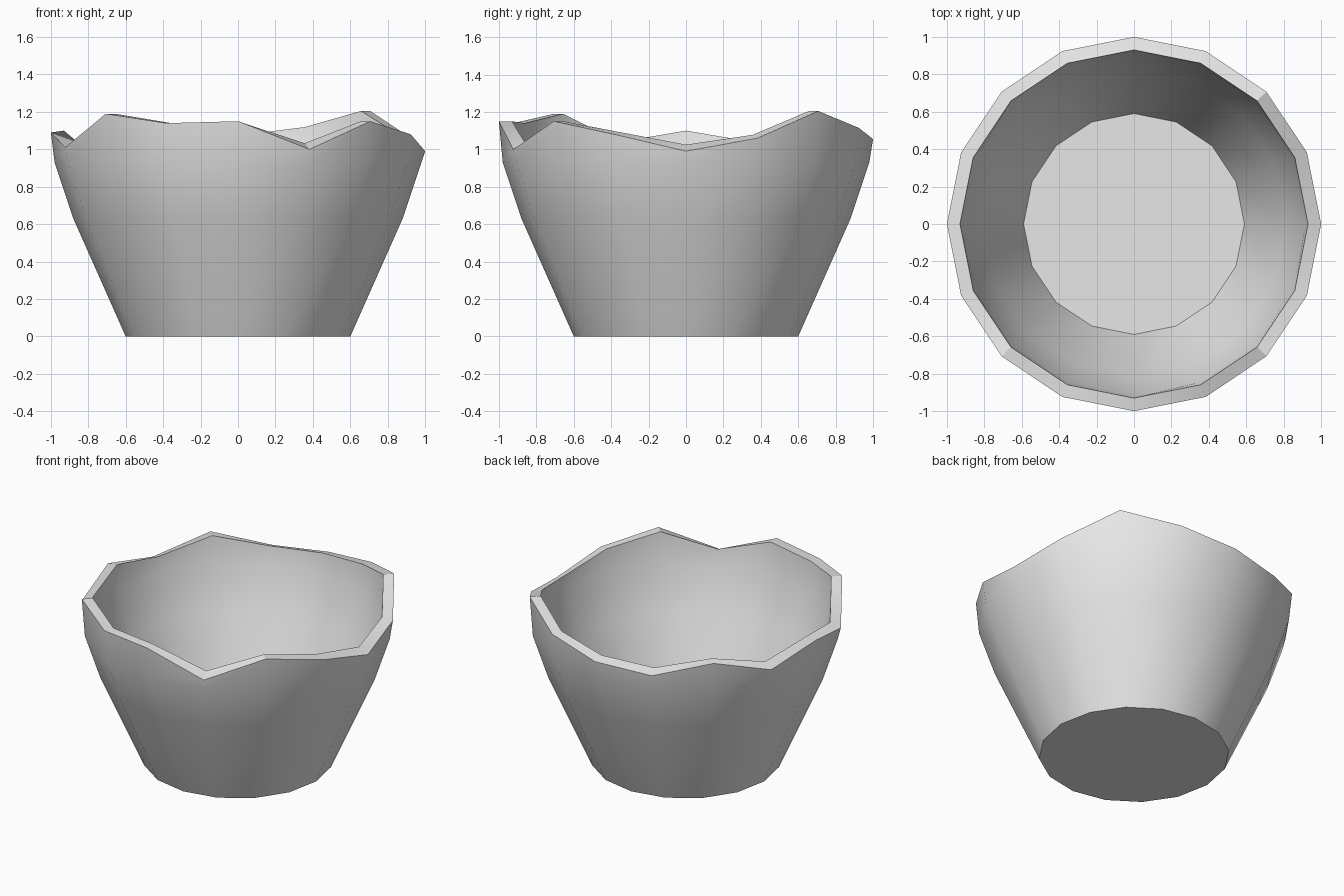
import bpy
import bmesh
from math import cos, sin, tau, radians

if "Cube" in bpy.data.objects:
    bpy.data.objects.remove(bpy.data.objects["Cube"], do_unlink=True)

# Plain grey material
grey = bpy.data.materials.new("light_grey")
grey.use_nodes = True
color = (0.8, 0.8, 0.8, 1)
grey.diffuse_color = color
grey.node_tree.nodes["Principled BSDF"].inputs["Base Color"].default_value = color

# Uneven rim height at each of the sixteen sides, counter-clockwise from +x
RIM = [0.99, 1.06, 1.205, 1.115, 1.055, 1.03, 1.12, 1.01,
       1.09, 1.01, 1.19, 1.14, 1.15, 1.0, 1.15, 1.08]
SIDES = len(RIM)

# Wall profiles as (radius, height), below the rim
OUTER = [(0.6, 0), (0.88, 0.63), (0.98, 0.93)]
INNER = [(0.915, 0.95), (0.815, 0.65), (0.59, 0.11)]

bm = bmesh.new()


def ring(radius, heights):
    return [bm.verts.new((radius * cos(tau * i / SIDES), radius * sin(tau * i / SIDES), z))
            for i, z in enumerate(heights)]


def level(profile):
    return [ring(r, [z] * SIDES) for r, z in profile]


# Outer wall, rim with its inner lip slightly raised at the dips, inner wall
lip = [z + 0.25 * max(0, 1.13 - z) for z in RIM]
rings = level(OUTER) + [ring(1, RIM), ring(0.93, lip)] + level(INNER)
for low, high in zip(rings, rings[1:]):
    for i in range(SIDES):
        j = (i + 1) % SIDES
        bm.faces.new((low[i], low[j], high[j], high[i]))

# Underside and inside floor
bm.faces.new(rings[0][::-1])
bm.faces.new(rings[-1])
bmesh.ops.recalc_face_normals(bm, faces=bm.faces)

mesh = bpy.data.meshes.new("bowl")
bm.to_mesh(mesh)
bm.free()
mesh.materials.append(grey)
bowl = bpy.data.objects.new("bowl", mesh)
bpy.context.collection.objects.link(bowl)

# Smooth walls with crisp rim and base edges
bpy.ops.object.select_all(action='DESELECT')
bowl.select_set(True)
bpy.context.view_layer.objects.active = bowl
bpy.ops.object.shade_smooth_by_angle(angle=radians(30))
